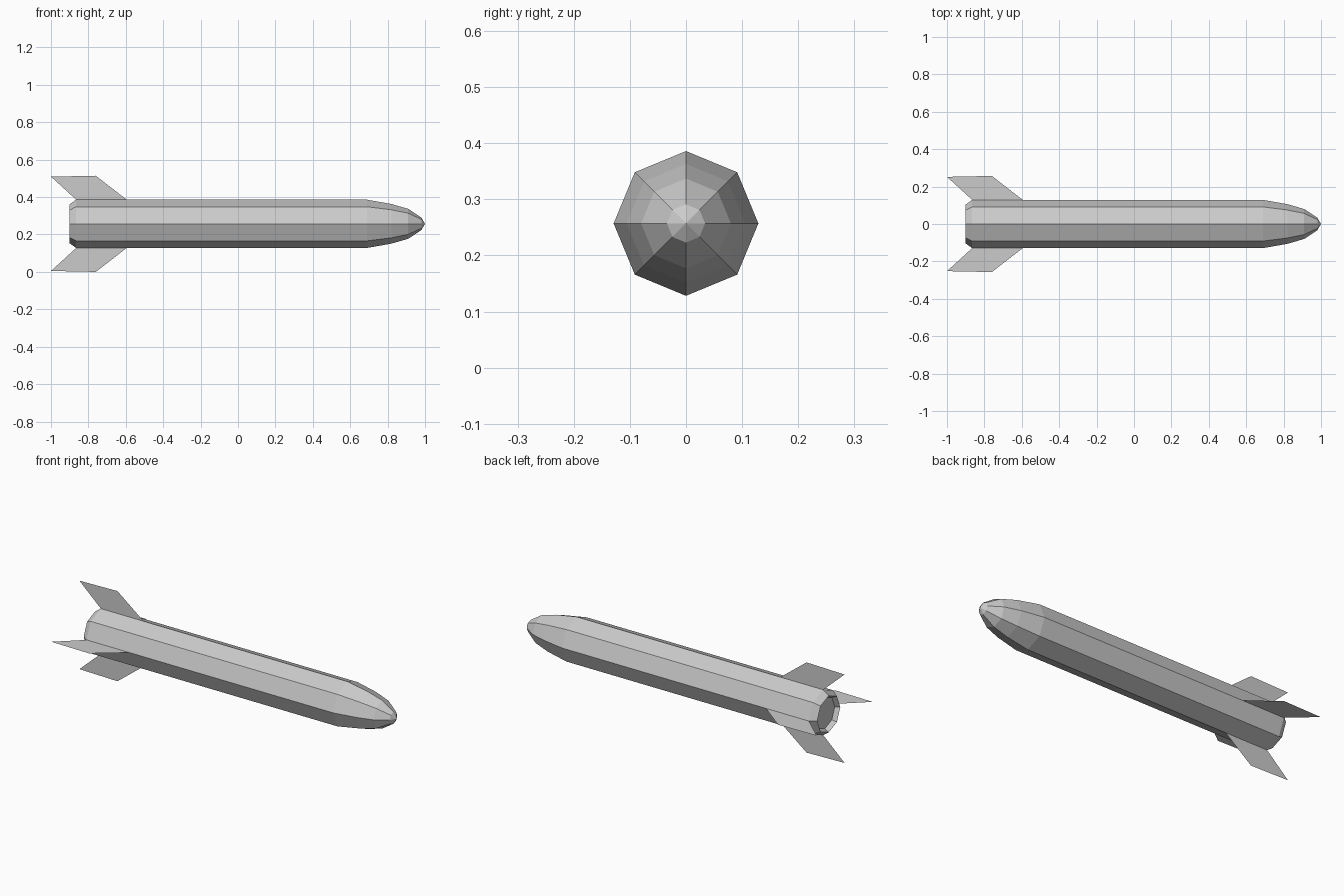
import bpy
import bmesh
from math import cos, sin, pi

cube = bpy.data.objects.get("Cube")
if cube:
    bpy.data.objects.remove(cube, do_unlink=True)

AXIS_Z = 0.257
SIDES = 8

grey = bpy.data.materials.new("light grey")
grey.use_nodes = True
colour = (0.6, 0.6, 0.6, 1)
grey.diffuse_color = colour
grey.node_tree.nodes["Principled BSDF"].inputs["Base Color"].default_value = colour


def finish(name, bm):
    mesh = bpy.data.meshes.new(name)
    bm.to_mesh(mesh)
    bm.free()
    mesh.materials.append(grey)
    obj = bpy.data.objects.new(name, mesh)
    obj.location.z = AXIS_Z
    bpy.context.collection.objects.link(obj)
    return obj


def lathe(name, profile, cap_start=False):
    """Sweep (x, radius) points around the x axis; zero radius makes a point."""
    bm = bmesh.new()
    rings = []
    for x, r in profile:
        count = SIDES if r else 1
        rings.append([bm.verts.new((x, r * cos(2 * pi * i / SIDES), r * sin(2 * pi * i / SIDES)))
                      for i in range(count)])
    for a, b in zip(rings, rings[1:]):
        for i in range(SIDES):
            j = (i + 1) % SIDES
            if len(b) == 1:
                bm.faces.new((a[i], a[j], b[0]))
            else:
                bm.faces.new((a[i], a[j], b[j], b[i]))
    if cap_start:
        bm.faces.new(rings[0][::-1])
    # Winding already points outward along the profile direction
    return finish(name, bm)


# Hull: recessed tail, bevelled rim, straight tube and rounded nose
lathe("hull", [(-0.875, 0.09), (-0.9, 0.104), (-0.865, 0.129), (0.69, 0.129),
               (0.82, 0.106), (0.91, 0.08), (0.98, 0.034), (1.0, 0)], cap_start=True)

# Four flat swept fins
FIN = [(-0.595, 0.129), (-0.76, 0.257), (-1.0, 0.252), (-0.865, 0.129)]
for k, side in enumerate(("left_side", "top", "right_side", "bottom")):
    bm = bmesh.new()
    a = k * pi / 2
    bm.faces.new([bm.verts.new((x, r * cos(a), r * sin(a))) for x, r in FIN])
    finish("fin_" + side, bm)
